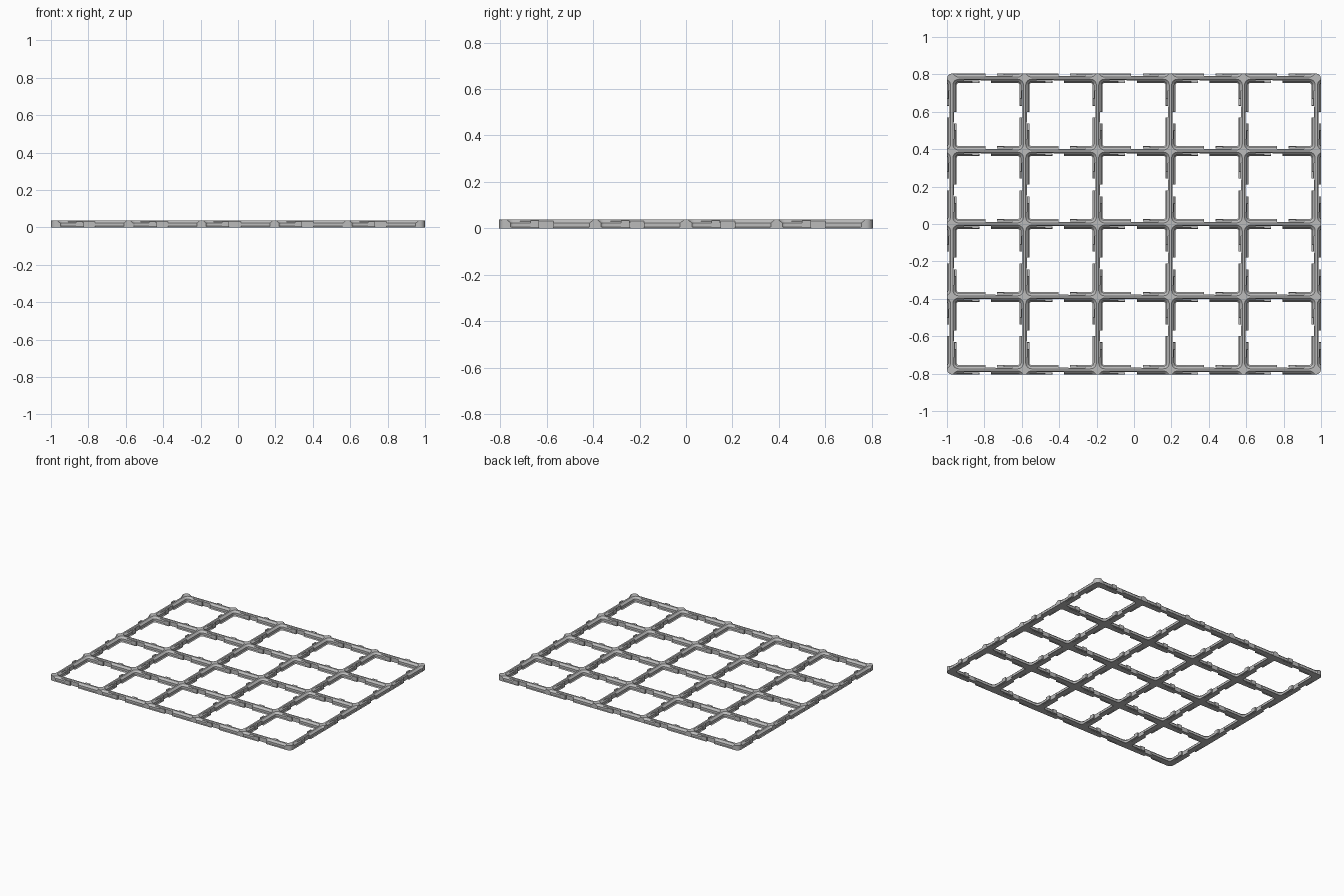
import bpy, bmesh, math
from mathutils import Matrix, Vector

if "Cube" in bpy.data.objects:
    bpy.data.objects.remove(bpy.data.objects["Cube"])

PITCH, COLS, ROWS, H = 0.39, 5, 4, 0.037
RIM = 0.025

gray = bpy.data.materials.new("plain gray")
gray.use_nodes = True
gray.diffuse_color = (0.50, 0.50, 0.50, 1)
gray.node_tree.nodes["Principled BSDF"].inputs["Base Color"].default_value = gray.diffuse_color


def make_object(name, bm):
    bmesh.ops.recalc_face_normals(bm, faces=bm.faces[:])
    mesh = bpy.data.meshes.new(name)
    bm.to_mesh(mesh)
    bm.free()
    obj = bpy.data.objects.new(name, mesh)
    bpy.context.collection.objects.link(obj)
    mesh.materials.append(gray)
    return obj


def rounded_ring(bm, cx, cy, hx, hy, r, z, steps=6):
    ring = []
    for q, (sx, sy) in enumerate([(1, 1), (-1, 1), (-1, -1), (1, -1)]):
        for i in range(steps + 1):
            a = math.pi / 2 * (q + i / steps)
            ring.append(bm.verts.new((cx + sx * (hx - r) + r * math.cos(a),
                                      cy + sy * (hy - r) + r * math.sin(a), z)))
    return ring


def loft(bm, rings):
    n = len(rings[0])
    bm.faces.new(rings[0][::-1])
    bm.faces.new(rings[-1])
    for a, b in zip(rings, rings[1:]):
        for i in range(n):
            j = (i + 1) % n
            bm.faces.new((a[i], a[j], b[j], b[i]))


def blocks(name, frames, u, v, z):
    """One box per frame, given by ranges along the rail, across it, and up."""
    bm = bmesh.new()
    centre = Vector([sum(p) / 2 for p in (u, v, z)])
    size = [p[1] - p[0] for p in (u, v, z)]
    for f in frames:
        bmesh.ops.create_cube(bm, size=1, matrix=f @ Matrix.Translation(centre)
                              @ Matrix.Diagonal((*size, 1)))
    return make_object(name, bm)


def subtract(obj, cutter):
    mod = obj.modifiers.new("cut", 'BOOLEAN')
    mod.operation, mod.solver, mod.object = 'DIFFERENCE', 'EXACT', cutter
    bpy.context.view_layer.objects.active = obj
    bpy.ops.object.modifier_apply(modifier=mod.name)
    bpy.data.objects.remove(cutter)


# Slab with rounded corners
bm = bmesh.new()
hx, hy = COLS * PITCH / 2 + RIM, ROWS * PITCH / 2 + RIM
loft(bm, [rounded_ring(bm, 0, 0, hx, hy, 0.03, z) for z in (0, H)])
grid_frame = make_object("grid_frame", bm)

# Stepped pockets, with one more row all round to shape the outer rails
bm = bmesh.new()
steps = [(-0.01, 0.0265), (0, 0.0265), (0.0065, 0.02), (0.023, 0.02), (H, 0.006), (0.05, 0.006)]
for i in range(-1, COLS + 1):
    for j in range(-1, ROWS + 1):
        cx, cy = (i - (COLS - 1) / 2) * PITCH, (j - (ROWS - 1) / 2) * PITCH
        loft(bm, [rounded_ring(bm, cx, cy, PITCH / 2 - d, PITCH / 2 - d, 0.037 - d, z)
                  for z, d in steps])
subtract(grid_frame, make_object("pocket_cutter", bm))

# Middle of every rail, with its two sides as half turns
sides = []
for i in range(COLS + 1):
    for j in range(ROWS + 1):
        x, y = (i - COLS / 2) * PITCH, (j - ROWS / 2) * PITCH
        if i < COLS:
            sides += [(x + PITCH / 2, y, a) for a in (0, math.pi)]
        if j < ROWS:
            sides += [(x, y + PITCH / 2, a) for a in (math.pi / 2, -math.pi / 2)]
frames = [Matrix.Translation((x, y, 0)) @ Matrix.Rotation(a, 4, 'Z') for x, y, a in sides]

# Catch notches, then thin slits that free the springy arms
through = (-0.01, 0.05)
subtract(grid_frame, blocks("notch_cutter", frames, (-0.047, 0.015), (-0.04, -0.012), through))
subtract(grid_frame, blocks("slit_cutter", frames, (-0.13, -0.04), (-0.0135, -0.0112), through))

# Snap hooks at the ends of the arms
snap_hooks = blocks("snap_hooks", frames, (-0.085, -0.0475), (-0.025, -0.014), (0.004, 0.033))

# Crisp edges, smooth corner rounds
for obj in (grid_frame, snap_hooks):
    bpy.ops.object.select_all(action='DESELECT')
    obj.select_set(True)
    bpy.context.view_layer.objects.active = obj
    bpy.ops.object.shade_smooth_by_angle(angle=math.radians(25))
